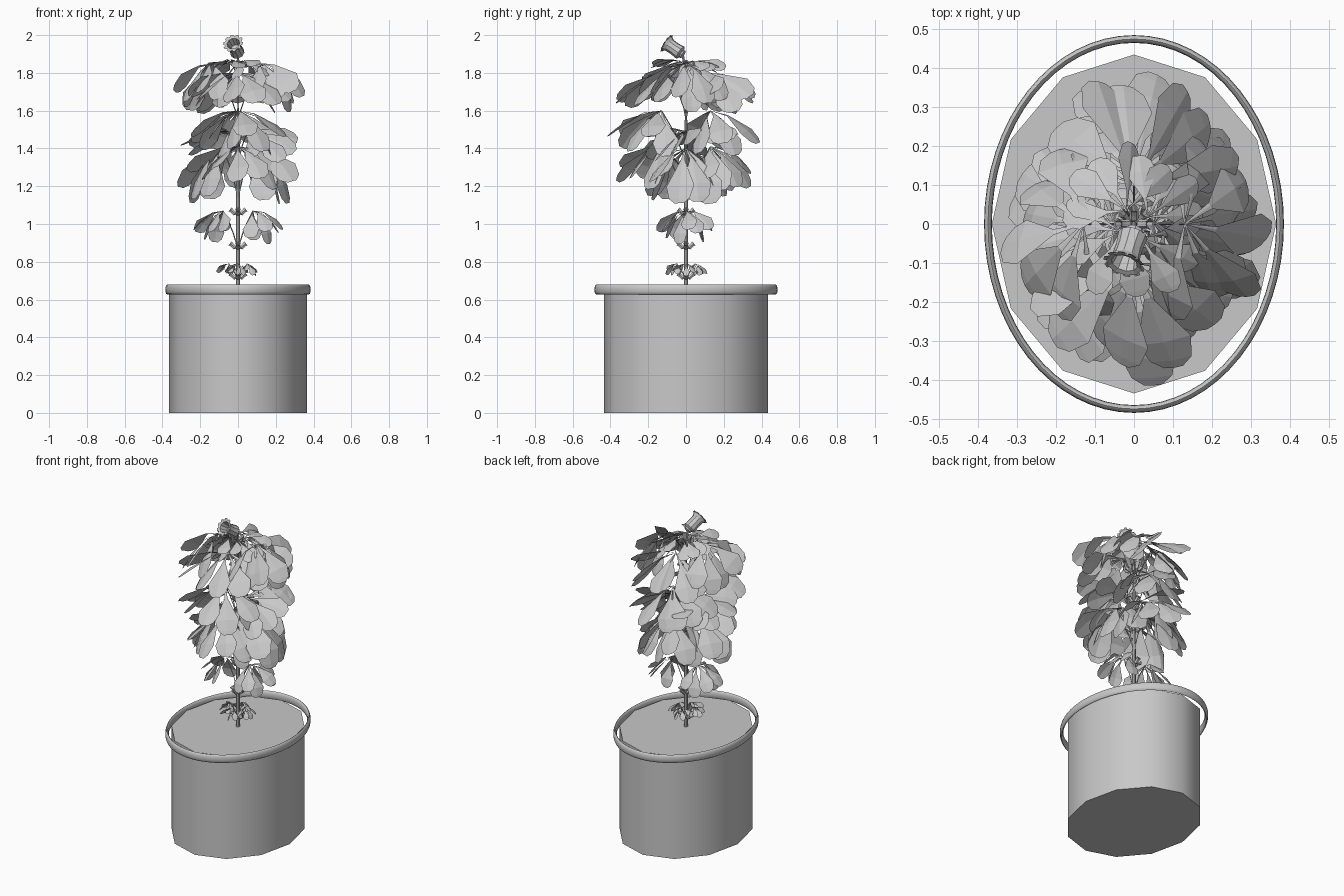
import bpy, bmesh, math, random
from mathutils import Vector, Matrix

random.seed(11)
cube = bpy.data.objects.get("Cube")
if cube:
    bpy.data.objects.remove(cube, do_unlink=True)

grey = bpy.data.materials.new("plain grey")
grey.use_nodes = True
grey.diffuse_color = (0.58, 0.58, 0.58, 1)
grey.node_tree.nodes["Principled BSDF"].inputs["Base Color"].default_value = (0.58, 0.58, 0.58, 1)


def finish(name, bm, smooth=False):
    mesh = bpy.data.meshes.new(name)
    bm.to_mesh(mesh)
    bm.free()
    ob = bpy.data.objects.new(name, mesh)
    bpy.context.collection.objects.link(ob)
    mesh.materials.append(grey)
    if smooth:
        bpy.ops.object.select_all(action='DESELECT')
        bpy.context.view_layer.objects.active = ob
        ob.select_set(True)
        bpy.ops.object.shade_smooth_by_angle(angle=math.radians(40))


def skin(bm, rings, closed=False):
    """Join rings of vertices, optionally wrapping the last to the first."""
    n = len(rings[0])
    pairs = list(zip(rings, rings[1:])) + ([(rings[-1], rings[0])] if closed else [])
    for a, b in pairs:
        for i in range(n):
            bm.faces.new((a[i], a[(i + 1) % n], b[(i + 1) % n], b[i]))


def tube(bm, pts, radii, sides=5):
    rings = []
    for i, p in enumerate(pts):
        d = pts[min(i + 1, len(pts) - 1)] - pts[max(i - 1, 0)]
        q = d.to_track_quat('Z', 'Y')
        rings.append([bm.verts.new(p + q @ Vector((math.cos(a) * radii[i], math.sin(a) * radii[i], 0)))
                      for a in (math.tau * k / sides for k in range(sides))])
    skin(bm, rings)
    bm.faces.new(rings[-1])


def leaflet(bm, origin, az, length, p0, p1, width, roll):
    """Blunt, folded blade that droops from pitch p0 to p1 (degrees)."""
    out = Vector((math.cos(az), math.sin(az), 0))
    side = Vector((-math.sin(az), math.cos(az), 0))
    rows, pos, last = [], origin.copy(), 0
    for t, w in ((0, .01), (.3, .07), (.72, .5), (.92, .38), (1, .17)):
        pitch = math.radians(p0 + (p1 - p0) * t)
        d = out * math.cos(pitch) + Vector((0, 0, math.sin(pitch)))
        pos = pos + d * (t - last) * length
        last = t
        s = Matrix.Rotation(roll, 3, d) @ side
        drop = d.cross(s) * 0.12
        h = w * width
        rows.append([bm.verts.new(v) for v in (pos + s * h - drop * h, pos, pos - s * h - drop * h)])
    for a, b in zip(rows, rows[1:]):
        for k in range(2):
            bm.faces.new((a[k], b[k], b[k + 1], a[k + 1]))


def compound_leaf(leaves, stalks, z0, az, reach, z1, size, count=7, spread=105, p0=-5, p1=-55):
    """Curved stalk from the stem with a drooping fan of leaflets at its tip."""
    out = Vector((math.cos(az), math.sin(az), 0))
    path = [out * reach * t ** 1.6 + Vector((0, 0, z0 + (z1 - z0) * t)) for t in (0, .25, .5, .75, 1)]
    tube(stalks, path, [.003] * 5, 4)
    for i in range(count):
        f = 2 * i / (count - 1) - 1
        a = az + math.radians(f * spread + random.uniform(-8, 8))
        ln = size * random.uniform(.9, 1.05)
        tilt = random.uniform(-20, 12)
        leaflet(leaves, path[-1], a, ln, p0 + tilt, p1 + tilt, size * .45,
                .45 + random.uniform(-.4, .4))


def cup(bm, base, direction, length, radius, sides=8):
    """Open flared cup with a wall and an inner floor."""
    q = Vector(direction).to_track_quat('Z', 'Y')
    rings = []
    for r, h in ((.3, 0), (.8, .12), (.72, .5), (.75, .8), (1, 1), (.72, .96), (.5, .5), (.1, .45)):
        rings.append([bm.verts.new(base + q @ Vector((r * radius * math.cos(a), r * radius * math.sin(a), h * length)))
                      for a in (math.tau * k / sides for k in range(sides))])
    skin(bm, rings)
    bm.faces.new(rings[0][::-1])
    bm.faces.new(rings[-1])


# Oval twelve-sided pot, filled to the top
bm = bmesh.new()
bmesh.ops.create_cone(bm, cap_ends=True, segments=12, radius1=1, radius2=1, depth=.655,
                      matrix=Matrix.Translation((0, 0, .3275)))
bmesh.ops.scale(bm, vec=(.365, .435, 1), verts=bm.verts)
finish("pot", bm, True)

# Oval rim hoop around the pot
bm = bmesh.new()
hoop = []
for k in range(64):
    a = math.tau * k / 64
    ring = []
    for j in range(12):
        b = math.tau * j / 12
        ring.append(bm.verts.new(((.375 + .01 * math.cos(b)) * math.cos(a),
                                  (.475 + .01 * math.cos(b)) * math.sin(a),
                                  .653 + .026 * math.sin(b))))
    hoop.append(ring)
skin(bm, hoop, True)
bmesh.ops.recalc_face_normals(bm, faces=bm.faces)
finish("pot_rim", bm, True)

# Main stem
bm = bmesh.new()
tube(bm, [Vector((0, 0, z)) for z in (.65, .9, 1.2, 1.5, 1.8)] + [Vector((0, -.02, 1.91))],
     [.012, .011, .01, .009, .007, .006], 8)
finish("stem", bm, True)

# Foliage, from the pot upwards
leaves, stalks, buds = bmesh.new(), bmesh.new(), bmesh.new()
half, quarter = math.pi, math.pi / 2
for side in (0, half):
    # seedling leaves
    for turn in (0, quarter):
        compound_leaf(leaves, stalks, .69, side + turn, .05, .79, .08, 5, 95)
    # lower pair
    compound_leaf(leaves, stalks, .84, side, .08, 1.07, .2, 7, 95, 0, -65)
    # broad middle pairs
    compound_leaf(leaves, stalks, 1.1, side + quarter, .13, 1.41, .3, 7, 100, 0, -55)
    compound_leaf(leaves, stalks, 1.1, side, .08, 1.4, .35, 6, 65, 0, -65)
    compound_leaf(leaves, stalks, 1.28, side + quarter, .13, 1.6, .31, 8, 100, 0, -50)
    compound_leaf(leaves, stalks, 1.3, side, .05, 1.49, .28, 6, 75, 10, -25)
    # upper pairs
    compound_leaf(leaves, stalks, 1.52, side, .13, 1.85, .3, 8, 100, 0, -65)
    compound_leaf(leaves, stalks, 1.55, side + quarter, .1, 1.8, .32, 7, 75, 0, -45)
    # crown
    for turn in (.5, .5 + quarter):
        compound_leaf(leaves, stalks, 1.74, side + turn, .04, 1.86, .18, 5, 70, 10, -30)
finish("leaves", leaves)
finish("leaf_stalks", stalks, True)

# Small cup buds at the stem joints
for z, lean in ((.7, 0), (.86, 0), (1.04, 0), (1.26, 1), (1.45, 0), (1.66, 1), (1.82, 0)):
    for k in range(4):
        a = k * quarter + lean * quarter / 2
        d = Vector((math.cos(a), math.sin(a), .9))
        cup(buds, Vector((0, 0, z)) + d * .012, d, .04, .016, 6)
finish("buds", buds)

# Tilted flower cup at the top with a short frill around its mouth
bm = bmesh.new()
axis = Vector((-.25, -.8, .55)).normalized()
base = Vector((0, -.02, 1.9))
cup(bm, base, axis, .105, .048, 10)
q = axis.to_track_quat('Z', 'Y')
for k in range(10):
    a = math.tau * k / 10
    radial = q @ Vector((math.cos(a), math.sin(a), 0))
    across = q @ Vector((-math.sin(a), math.cos(a), 0))
    rim = base + axis * .1 + radial * .042
    bm.faces.new([bm.verts.new(v) for v in (rim - across * .012, rim + across * .012,
                                            rim + radial * .012 + across * .008 + axis * .004,
                                            rim + radial * .012 - across * .008 + axis * .004)])
cup(bm, base - axis * .01, axis, .04, .03, 8)
finish("flower", bm)
